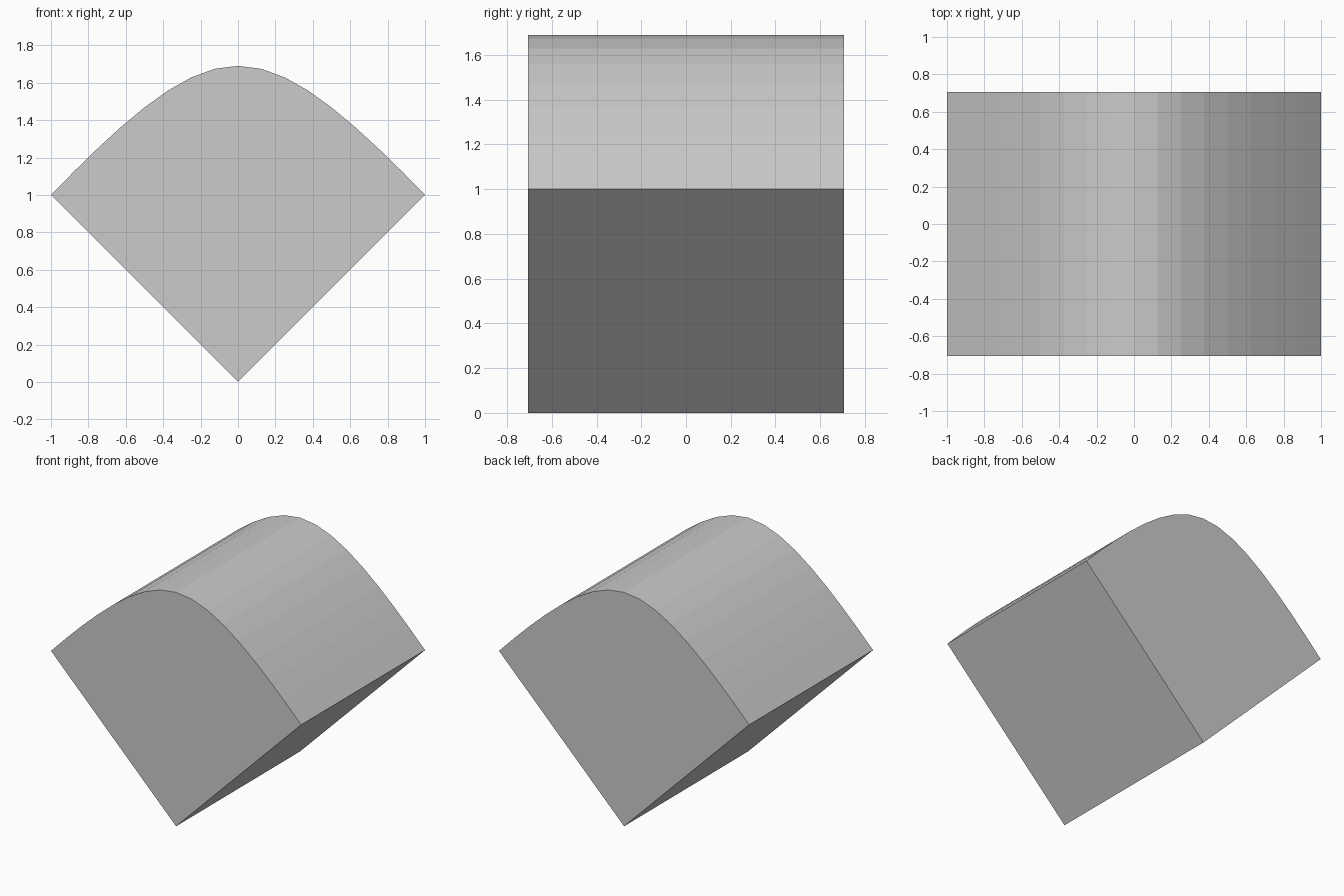
import bpy, bmesh, math

if "Cube" in bpy.data.objects:
    bpy.data.objects.remove(bpy.data.objects["Cube"])

HALF_DEPTH = 0.707
SEGMENTS = 16


def arch_height(x):
    # hyperbolic crown: 1.69 at the middle, 1.0 at both ends
    b = 0.582
    return 1.69 - 1.2 * (math.sqrt(x * x + b * b) - b)


# Profile: V-shaped underside closed by the curved crown
profile = [(0.0, 0.0)]
for i in range(SEGMENTS + 1):
    x = 1 - 2 * i / SEGMENTS
    profile.append((x, arch_height(x)))

# Extrude the profile from front to back
bm = bmesh.new()
front = bm.faces.new([bm.verts.new((x, -HALF_DEPTH, z)) for x, z in profile])
result = bmesh.ops.extrude_face_region(bm, geom=[front], use_keep_orig=True)
moved = [g for g in result["geom"] if isinstance(g, bmesh.types.BMVert)]
bmesh.ops.translate(bm, verts=moved, vec=(0, 2 * HALF_DEPTH, 0))
bmesh.ops.recalc_face_normals(bm, faces=bm.faces)

mesh = bpy.data.meshes.new("arched_wedge")
bm.to_mesh(mesh)
bm.free()
bpy.context.collection.objects.link(bpy.data.objects.new("arched_wedge", mesh))
